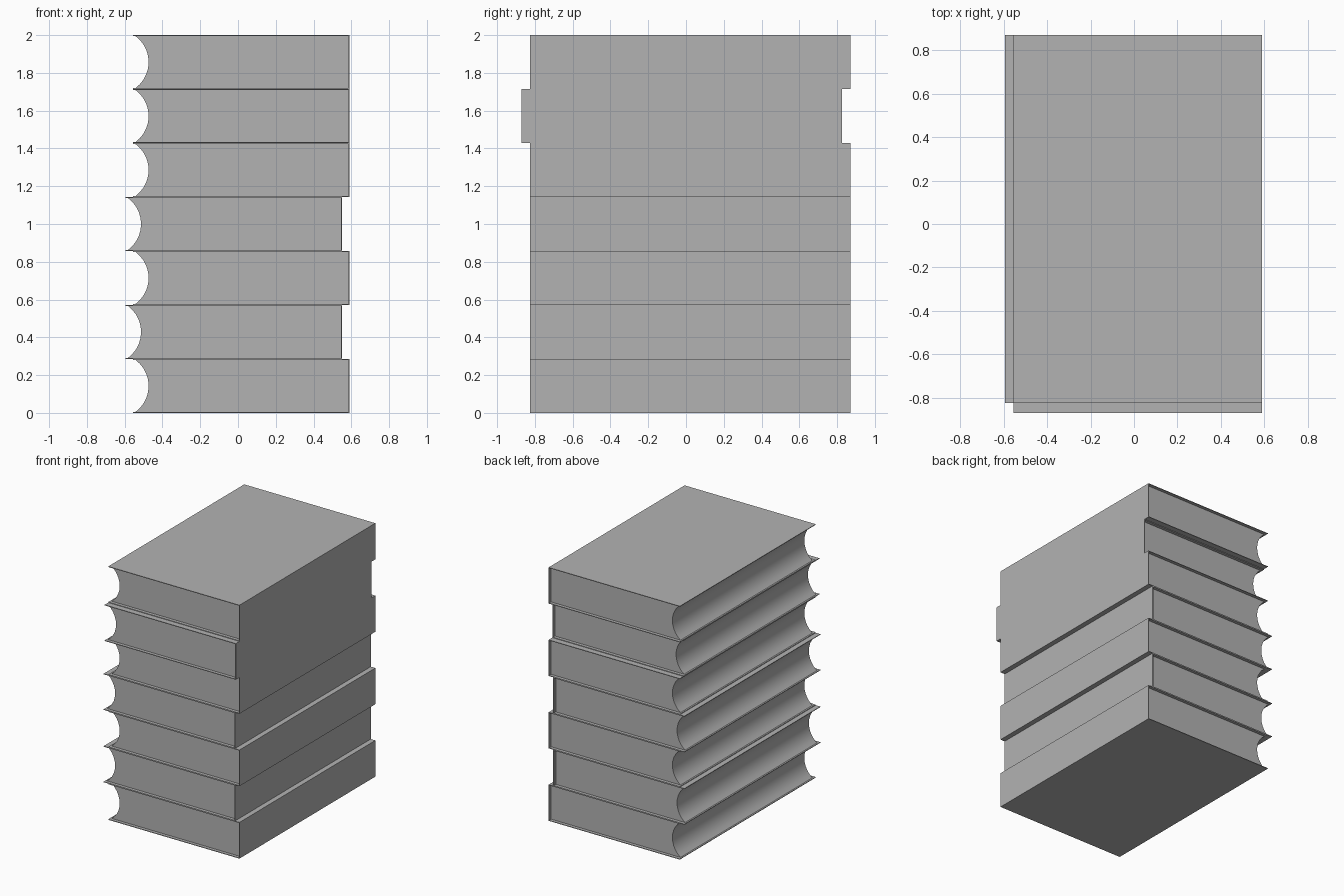
import bpy, bmesh, math
from mathutils import Vector

if "Cube" in bpy.data.objects:
    bpy.data.objects.remove(bpy.data.objects["Cube"])

H = 2.0 / 7          # thickness of one book
T = 0.005            # cover board thickness
LEN = 1.695          # cover length along y
INSET = 0.025        # pages set back from the cover ends
X0, X1 = -0.555, 0.59

grey = bpy.data.materials.new("plain_grey")
grey.diffuse_color = (0.45, 0.45, 0.45, 1)
grey.use_nodes = True
grey.node_tree.nodes["Principled BSDF"].inputs["Base Color"].default_value = grey.diffuse_color


def extrude_profile(name, profile, length, location):
    """Extrude an x-z profile along y, centred on the location."""
    bm = bmesh.new()
    face = bm.faces.new([bm.verts.new((x, -length / 2, z)) for x, z in profile])
    res = bmesh.ops.extrude_face_region(bm, geom=[face])
    moved = [v for v in res["geom"] if isinstance(v, bmesh.types.BMVert)]
    bmesh.ops.translate(bm, verts=moved, vec=Vector((0, length, 0)))
    bmesh.ops.recalc_face_normals(bm, faces=bm.faces)
    mesh = bpy.data.meshes.new(name)
    bm.to_mesh(mesh)
    bm.free()
    mesh.materials.append(grey)
    ob = bpy.data.objects.new(name, mesh)
    ob.location = location
    bpy.context.collection.objects.link(ob)
    bpy.ops.object.select_all(action='DESELECT')
    ob.select_set(True)
    bpy.context.view_layer.objects.active = ob
    bpy.ops.object.shade_smooth_by_angle(angle=math.radians(30))
    return ob


# Cover: two boards joined by a flat spine on the right
cover_profile = [(X0, 0), (X1, 0), (X1, H), (X0, H),
                 (X0, H - T), (X1 - T, H - T), (X1 - T, T), (X0, T)]

# Page block: square at the spine, hollow circular arc at the fore edge
tip, depth, half = X0 + 0.012, 0.07, H / 2 - T
radius = (half ** 2 + depth ** 2) / (2 * depth)
sweep = math.asin(half / radius)
centre = tip + depth - radius
SEG = 10
page_profile = [(X1 - T, T), (X1 - T, H - T)]
for i in range(SEG + 1):
    a = sweep * (1 - 2 * i / SEG)
    page_profile.append((centre + radius * math.cos(a), H / 2 + radius * math.sin(a)))

# Stack of seven books, some pushed left or forward
shifts = {1: (-0.04, 0), 3: (-0.04, 0), 5: (0, -0.045)}
for n in range(7):
    dx, dy = shifts.get(n, (0, 0))
    place = (dx, 0.0225 + dy, n * H)
    extrude_profile(f"book_cover_{n + 1}", cover_profile, LEN, place)
    extrude_profile(f"book_pages_{n + 1}", page_profile, LEN - 2 * INSET, place)
